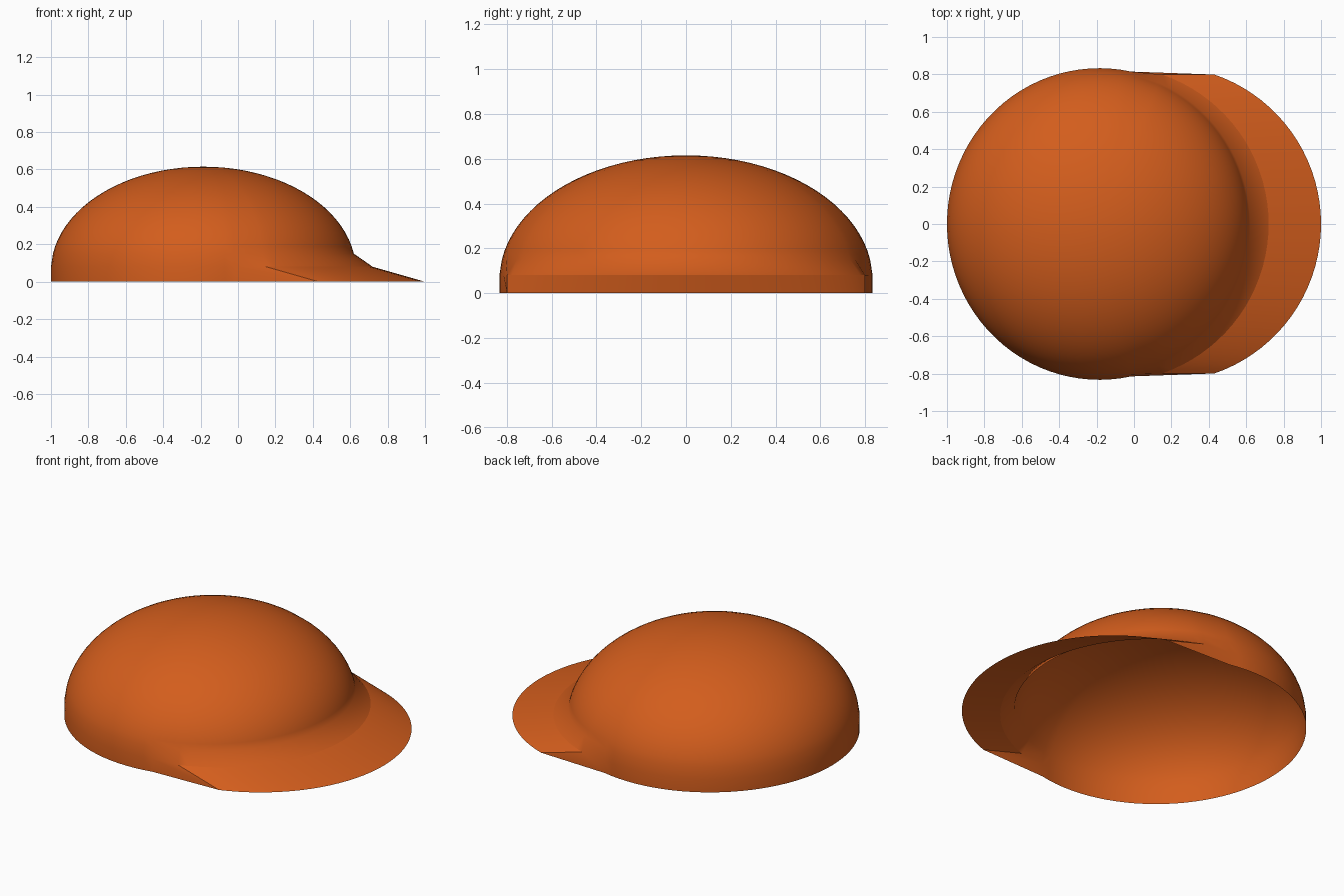
import bpy, bmesh
from math import sin, cos, pi, asin, atan2, radians

if "Cube" in bpy.data.objects:
    bpy.data.objects.remove(bpy.data.objects["Cube"])

CX, RX, RY = -0.185, 0.815, 0.833      # crown centre and radii
BASE, H = 0.06, 0.555                  # crown springing height and rise
BX, BR = 0.155, 0.845                  # brim outer arc centre and radius
DX, DZ = -0.28, 0.08                   # brim shift from outer to inner edge
HALF = radians(71)
N_FRONT, N_BACK, RINGS = 36, 52, 20

mat = bpy.data.materials.new("orange")
mat.diffuse_color = (0.65, 0.11, 0.012, 1)
mat.use_nodes = True
mat.node_tree.nodes["Principled BSDF"].inputs["Base Color"].default_value = mat.diffuse_color


def finish(name, bm, angle):
    mesh = bpy.data.meshes.new(name)
    bm.to_mesh(mesh)
    bm.free()
    obj = bpy.data.objects.new(name, mesh)
    bpy.context.collection.objects.link(obj)
    mesh.materials.append(mat)
    bpy.ops.object.select_all(action='DESELECT')
    obj.select_set(True)
    bpy.context.view_layer.objects.active = obj
    bpy.ops.object.shade_smooth_by_angle(angle=radians(angle))


def outer(i):
    a = -HALF + 2 * HALF * i / N_FRONT
    return (BX + BR * cos(a), BR * sin(a), 0)


def inner(i):
    x, y, z = outer(i)
    return (x + DX, y, DZ)


def dome(t, r, z):
    return (CX + RX * r * cos(t), RY * r * sin(t), z)


# Crown columns: each runs from just below the apex down to the rim
low = asin((0.15 - BASE) / H)
columns = []
for i in range(N_FRONT + 1):
    p = inner(i)
    t = atan2(p[1] / RY, (p[0] - CX) / RX)
    tail = [p] + ([outer(i)] if i in (0, N_FRONT) else [])
    columns.append((t, tail))
start = radians(78)
for i in range(N_BACK + 1):
    t = start + (2 * pi - 2 * start) * i / N_BACK
    columns.append((t, [dome(t, 1, 0.08), dome(t, 1, 0)]))

# Crown: dome, flare over the brim and side gussets
bm = bmesh.new()
apex = bm.verts.new((CX, 0, BASE + H))
cols = []
for t, tail in columns:
    pts = []
    for k in range(1, RINGS + 1):
        e = pi / 2 + (low - pi / 2) * k / RINGS
        pts.append(dome(t, cos(e), BASE + H * sin(e)))
    cols.append([bm.verts.new(p) for p in pts + tail])
for a, b in zip(cols, cols[1:] + cols[:1]):
    bm.faces.new((apex, a[0], b[0]))
    for k in range(min(len(a), len(b)) - 1):
        if k == RINGS and a in cols[:N_FRONT + 1] and b in cols[:N_FRONT + 1]:
            continue
        bm.faces.new((a[k], a[k + 1], b[k + 1], b[k]))
finish("crown", bm, 50)

# Brim: sloping strip between the inner and outer arcs
bm = bmesh.new()
rows = [[bm.verts.new(f(i)) for i in range(N_FRONT + 1)] for f in (inner, outer)]
for i in range(N_FRONT):
    bm.faces.new((rows[0][i], rows[1][i], rows[1][i + 1], rows[0][i + 1]))
finish("brim", bm, 40)
